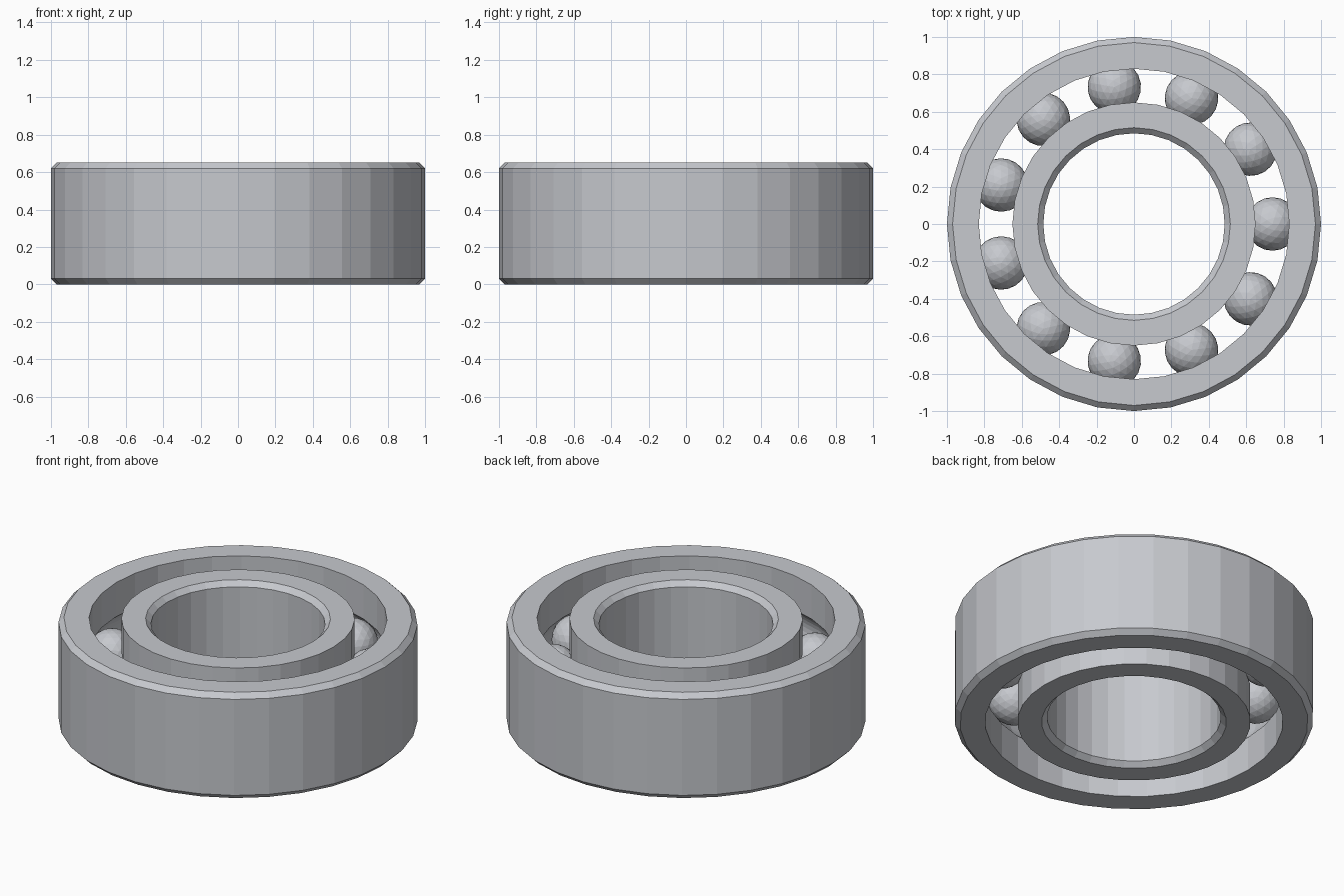
import bpy
import bmesh
from math import cos, sin, pi, tau, asin
from mathutils import Matrix

HEIGHT, CHAMFER, SIDES = 0.65, 0.03, 32
PITCH, BALL_R, GROOVE_R, BALLS = 0.74, 0.143, 0.146, 11

cube = bpy.data.objects.get("Cube")
if cube:
    bpy.data.objects.remove(cube, do_unlink=True)

steel = bpy.data.materials.new("brushed steel grey")
steel.use_nodes = True
colour = (0.57, 0.585, 0.62, 1)
steel.diffuse_color = colour
steel.node_tree.nodes["Principled BSDF"].inputs["Base Color"].default_value = colour


def add_object(name, bm):
    mesh = bpy.data.meshes.new(name)
    bm.to_mesh(mesh)
    bm.free()
    mesh.materials.append(steel)
    obj = bpy.data.objects.new(name, mesh)
    bpy.context.collection.objects.link(obj)
    return obj


def add_race(name, chamfered_r, groove_side_r, steps=10):
    """Ring with a chamfered plain wall and a ball groove in the other wall."""
    side = 1 if groove_side_r > PITCH else -1
    profile = [(chamfered_r - side * CHAMFER, 0), (chamfered_r, CHAMFER),
               (chamfered_r, HEIGHT - CHAMFER), (chamfered_r - side * CHAMFER, HEIGHT),
               (groove_side_r, HEIGHT)]
    # Circular groove following the balls, from top to bottom
    half = pi / 2 - asin(abs(groove_side_r - PITCH) / GROOVE_R)
    for i in range(steps + 1):
        a = half * (1 - 2 * i / steps)
        profile.append((PITCH + side * GROOVE_R * cos(a), HEIGHT / 2 + GROOVE_R * sin(a)))
    profile.append((groove_side_r, 0))

    bm = bmesh.new()
    rings = [[bm.verts.new((r * cos(tau * k / SIDES), r * sin(tau * k / SIDES), z))
              for r, z in profile] for k in range(SIDES)]
    n = len(profile)
    for k in range(SIDES):
        a, b = rings[k], rings[(k + 1) % SIDES]
        for j in range(n):
            m = (j + 1) % n
            bm.faces.new((a[j], b[j], b[m], a[m]))
    bmesh.ops.recalc_face_normals(bm, faces=bm.faces)
    return add_object(name, bm)


# Inner and outer races
add_race("outer_race", 1.0, 0.83)
add_race("inner_race", 0.485, 0.65)

# Faceted balls evenly spaced around the groove
for i in range(BALLS):
    bm = bmesh.new()
    place = Matrix.Rotation(tau * i / BALLS, 4, "Z") @ Matrix.Translation((PITCH, 0, HEIGHT / 2))
    bmesh.ops.create_icosphere(bm, subdivisions=3, radius=BALL_R, matrix=place)
    add_object(f"ball_{i + 1}", bm)
